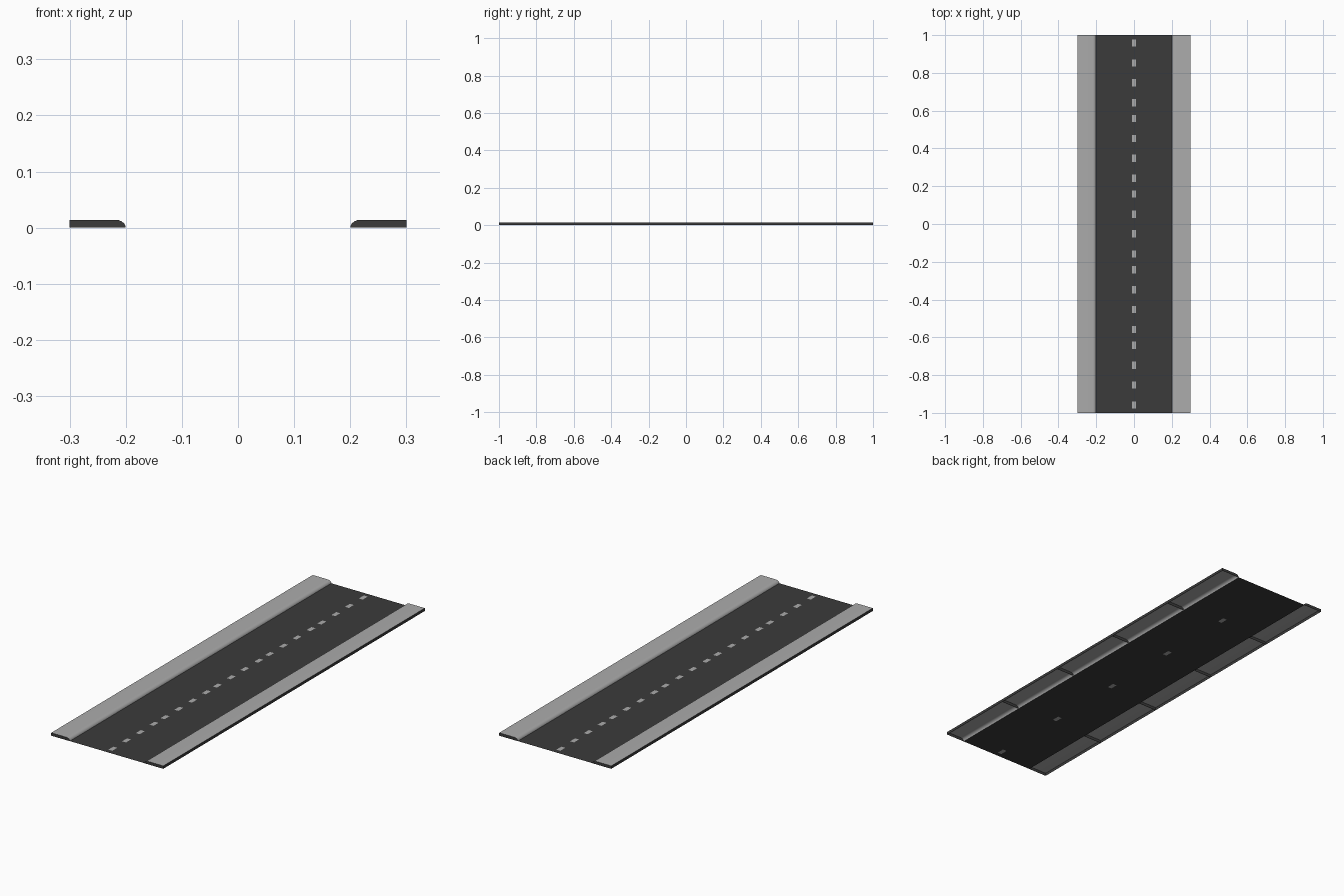
import bpy

if "Cube" in bpy.data.objects:
    bpy.data.objects.remove(bpy.data.objects["Cube"])

SEGMENTS = 5
SEG = 0.4                      # length of one road segment
Z_ROAD, Z_DASH = 0.0004, 0.001


def material(name, v):
    m = bpy.data.materials.new(name)
    m.diffuse_color = (v, v, v, 1)
    m.use_nodes = True
    m.node_tree.nodes["Principled BSDF"].inputs["Base Color"].default_value = m.diffuse_color
    return m


asphalt = material("dark asphalt", 0.044)
pale = material("pale grey concrete", 0.41)


def add(name, verts, faces, mat):
    me = bpy.data.meshes.new(name)
    me.from_pydata(verts, [], faces)
    me.materials.append(mat)
    me.update()
    ob = bpy.data.objects.new(name, me)
    bpy.context.collection.objects.link(ob)
    return ob


def rect(x, y0, y1, z):
    return [(-x, y0, z), (x, y0, z), (x, y1, z), (-x, y1, z)]


# Road surface: a thin open sheet
add("road", rect(0.2, -1, 1, Z_ROAD), [(0, 1, 2, 3)], asphalt)

# Centre line dashes; the first one of each segment also shows underneath
verts, faces = [], []
for s in range(SEGMENTS):
    for i, c in enumerate((0.042, 0.148, 0.252, 0.358)):
        y = -1 + s * SEG + c
        n = len(verts)
        verts += rect(0.0105, y - 0.019, y + 0.019, Z_DASH)
        faces.append((n, n + 1, n + 2, n + 3))
        if i == 0:
            n = len(verts)
            verts += rect(0.0105, y - 0.019, y + 0.019, 0)
            faces.append((n + 3, n + 2, n + 1, n))
add("centre_dashes", verts, faces, pale)

# Pavement section from the rounded kerb out to the outer edge
profile = [(0.2, 0), (0.2005, 0.003), (0.203, 0.0075), (0.207, 0.011),
           (0.212, 0.0132), (0.218, 0.014), (0.3, 0.014)]

for side, label in ((1, "right"), (-1, "left")):
    # Pale top skin, hollow underneath
    n = len(profile)
    verts = [(side * x, y, z) for y in (-1, 1) for x, z in profile]
    faces = [(i, i + 1, n + i + 1, n + i) for i in range(n - 1)]
    if side < 0:
        faces = [f[::-1] for f in faces]
    top = add(label + "_pavement", verts, faces, pale)
    bpy.context.view_layer.objects.active = top
    top.select_set(True)
    bpy.ops.object.shade_smooth_by_angle(angle=0.7)
    top.select_set(False)

    # Dark outer wall
    x = side * 0.3
    wall = [(x, -1, 0), (x, 1, 0), (x, 1, 0.014), (x, -1, 0.014)]
    add(label + "_outer_wall", wall, [(0, 1, 2, 3)[::side]], asphalt)

    # Dark end walls and the partitions between segments
    verts, faces = [], []
    section = profile + [(0.3, 0)]
    for s in range(SEGMENTS + 1):
        start = len(verts)
        verts += [(side * px, -1 + s * SEG, pz) for px, pz in section]
        f = tuple(range(start, len(verts)))
        flip = (side > 0) != (s == SEGMENTS)
        faces.append(f[::-1] if flip else f)
    add(label + "_partitions", verts, faces, asphalt)
